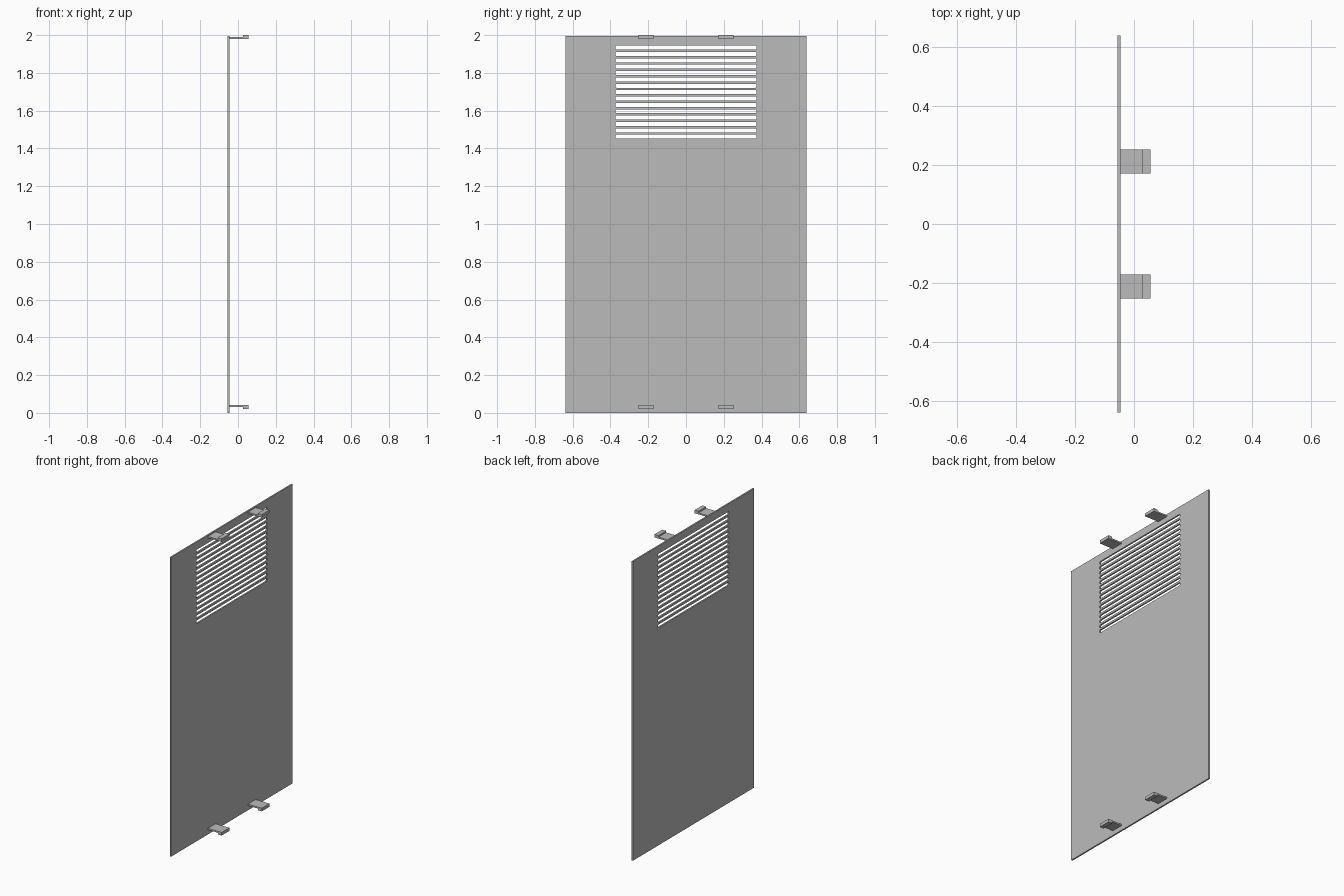
import bpy
import bmesh
from mathutils import Vector

if "Cube" in bpy.data.objects:
    bpy.data.objects.remove(bpy.data.objects["Cube"], do_unlink=True)

# Single grey finish
grey = bpy.data.materials.new("plain_grey")
grey.use_nodes = True
colour = (0.5, 0.5, 0.5, 1)
grey.diffuse_color = colour
grey.node_tree.nodes["Principled BSDF"].inputs["Base Color"].default_value = colour

BACK, INNER, FRONT = -0.056, -0.046, 0.056
HALF_WIDTH, HEIGHT = 0.639, 1.996


def add_prism(bm, outline, direction):
    """Extrude a flat outline along a direction into a closed solid."""
    verts = [bm.verts.new(p) for p in outline]
    face = bm.faces.new(verts)
    moved = bmesh.ops.extrude_face_region(bm, geom=[face])["geom"]
    bmesh.ops.translate(bm, vec=Vector(direction),
                        verts=[v for v in moved if isinstance(v, bmesh.types.BMVert)])


def finish(bm, name):
    bmesh.ops.recalc_face_normals(bm, faces=bm.faces[:])
    mesh = bpy.data.meshes.new(name)
    bm.to_mesh(mesh)
    bm.free()
    mesh.materials.append(grey)
    obj = bpy.data.objects.new(name, mesh)
    bpy.context.collection.objects.link(obj)
    return obj


# Thin upright panel
bm = bmesh.new()
w = HALF_WIDTH
add_prism(bm, [(BACK, -w, 0), (BACK, w, 0), (BACK, w, HEIGHT), (BACK, -w, HEIGHT)],
          (INNER - BACK, 0, 0))
panel = finish(bm, "panel")

# Vent slots with softened corners, cut through the panel
SLOTS, PITCH, TOP_SLOT = 15, 0.0337, 1.934
half_len, half_h, corner = 0.374, 0.0105, 0.005
bm = bmesh.new()
for i in range(SLOTS):
    z = TOP_SLOT - i * PITCH
    a, b = half_len - corner, half_h - corner
    profile = [(a, -half_h), (half_len, -b), (half_len, b), (a, half_h)]
    profile += [(-y, -h) for y, h in profile]
    add_prism(bm, [(BACK - 0.02, y, z + h) for y, h in profile], (0.05, 0, 0))
cutter = finish(bm, "vent_cutter")
cutter.hide_render = True

cut = panel.modifiers.new("vents", "BOOLEAN")
cut.operation = "DIFFERENCE"
cut.solver = "EXACT"
cut.object = cutter
bpy.context.view_layer.objects.active = panel
bpy.ops.object.modifier_apply(modifier=cut.name)
bpy.data.objects.remove(cutter, do_unlink=True)


# Hooked clips: flat arm with a raised lip at the free end
def add_clip(name, y, z, up):
    arm, lip, lip_start = 0.01 * up, 0.021 * up, 0.027
    outline = [(INNER, 0), (FRONT, 0), (FRONT, lip),
               (lip_start, lip), (lip_start, arm), (INNER, arm)]
    bm = bmesh.new()
    add_prism(bm, [(x, y - 0.0405, z + h) for x, h in outline], (0, 0.081, 0))
    finish(bm, name)


for side, y in (("left", 0.2115), ("right", -0.2115)):
    add_clip("top_clip_" + side, y, 1.979, 1)
    add_clip("bottom_clip_" + side, y, 0.041, -1)
